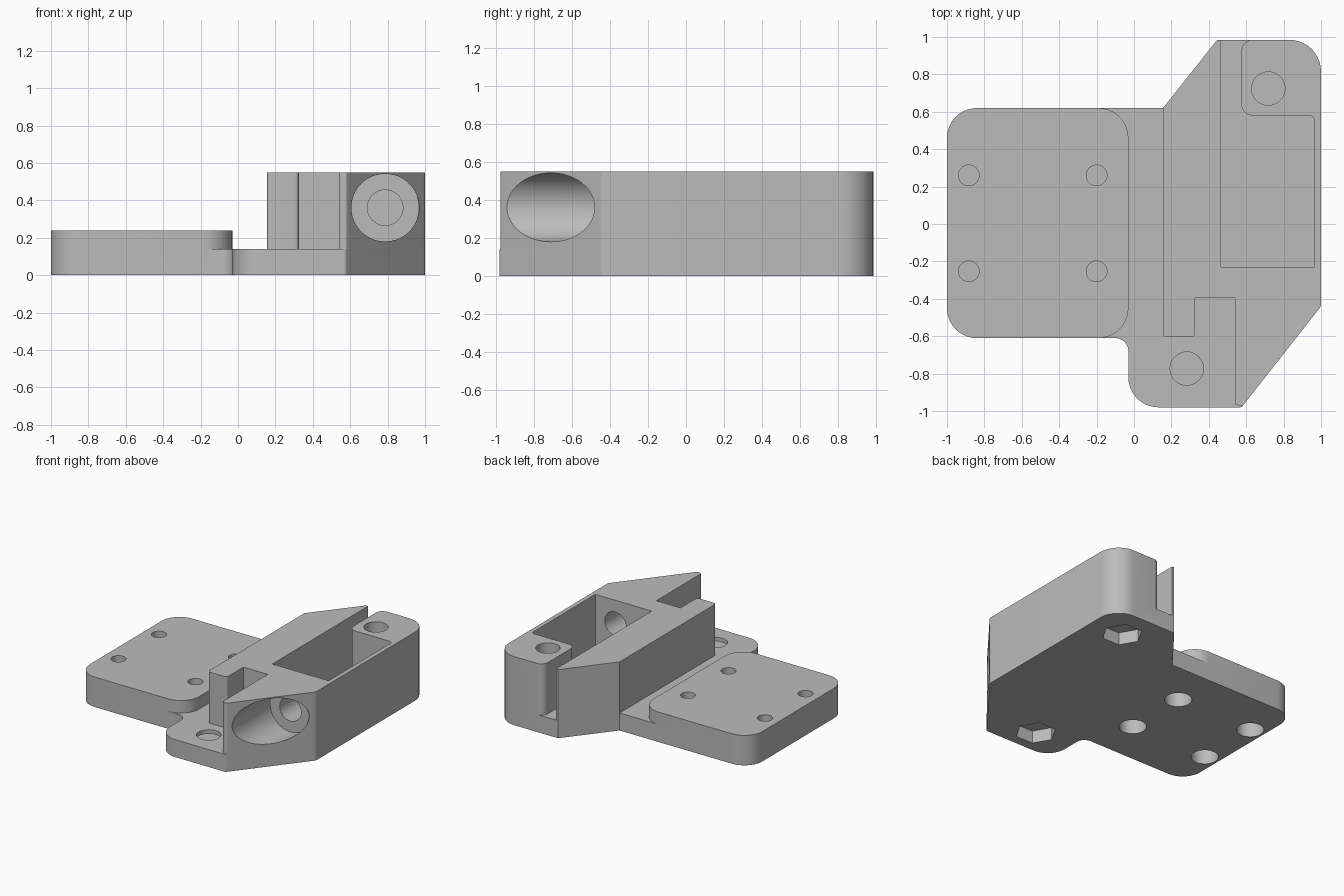
import bpy, bmesh, math
from mathutils import Vector, Matrix

old = bpy.data.objects.get("Cube")
if old:
    bpy.data.objects.remove(old, do_unlink=True)

grey = bpy.data.materials.new("plain grey")
grey.use_nodes = True
grey.diffuse_color = (0.5, 0.5, 0.5, 1)
grey.node_tree.nodes["Principled BSDF"].inputs["Base Color"].default_value = (0.5, 0.5, 0.5, 1)


def finish(name, bm):
    bmesh.ops.recalc_face_normals(bm, faces=bm.faces)
    mesh = bpy.data.meshes.new(name)
    bm.to_mesh(mesh)
    bm.free()
    mesh.materials.append(grey)
    obj = bpy.data.objects.new(name, mesh)
    bpy.context.collection.objects.link(obj)
    return obj


def rounded(corners, steps=10):
    """Outline from (x, y, radius) corners, each rounded by its radius."""
    out = []
    for i, (x, y, r) in enumerate(corners):
        p = Vector((x, y))
        if r == 0:
            out.append(p)
            continue
        a = (Vector(corners[i - 1][:2]) - p).normalized()
        b = (Vector(corners[(i + 1) % len(corners)][:2]) - p).normalized()
        half = a.angle(b) / 2
        centre = p + (a + b).normalized() * (r / math.sin(half))
        start = p + a * (r / math.tan(half)) - centre
        end = p + b * (r / math.tan(half)) - centre
        turn = math.atan2(start.x * end.y - start.y * end.x, start.dot(end))
        for k in range(steps + 1):
            out.append(centre + Matrix.Rotation(turn * k / steps, 2) @ start)
    return out


def slab(name, corners, z0, z1):
    bm = bmesh.new()
    face = bm.faces.new([bm.verts.new((p.x, p.y, z0)) for p in rounded(corners)])
    top = bmesh.ops.extrude_face_region(bm, geom=[face])["geom"]
    bmesh.ops.translate(bm, vec=(0, 0, z1 - z0),
                        verts=[v for v in top if isinstance(v, bmesh.types.BMVert)])
    return finish(name, bm)


def rod(start, end, radius, sides=40):
    """Cutter between two points; six sides make a nut pocket."""
    start, end = Vector(start), Vector(end)
    bm = bmesh.new()
    bmesh.ops.create_cone(bm, cap_ends=True, segments=sides, radius1=radius,
                          radius2=radius, depth=(end - start).length)
    if sides == 6:
        # turn a corner of the nut pocket to +x
        lead = max(bm.verts, key=lambda v: v.co.x).co
        bmesh.ops.rotate(bm, verts=bm.verts, matrix=Matrix.Rotation(-math.atan2(lead.y, lead.x), 3, 'Z'))
    turn = Vector((0, 0, 1)).rotation_difference(end - start).to_matrix().to_4x4()
    bmesh.ops.transform(bm, verts=bm.verts, matrix=Matrix.Translation((start + end) / 2) @ turn)
    cutter = finish("cutter", bm)
    cutter.hide_render = True
    return cutter


def combine(target, other, operation):
    mod = target.modifiers.new("combine", 'BOOLEAN')
    mod.operation, mod.solver, mod.object = operation, 'EXACT', other
    bpy.context.view_layer.objects.active = target
    bpy.ops.object.modifier_apply(modifier=mod.name)
    bpy.data.objects.remove(other, do_unlink=True)


BASE, PAD, TOP = 0.14, 0.24, 0.55

# Base plate covering the whole footprint
body = slab("mount_body", [
    (-1, 0.62, 0.16), (0.155, 0.62, 0), (0.445, 0.985, 0), (1, 0.985, 0.17),
    (1, -0.44, 0.04), (0.575, -0.98, 0.02), (-0.03, -0.98, 0.16),
    (-0.03, -0.61, 0.07), (-1, -0.61, 0.16)], 0, BASE)

# Raised mounting pad
pad = slab("mounting_pad", [
    (-1, 0.62, 0.16), (-0.03, 0.62, 0.16), (-0.03, -0.61, 0.16), (-1, -0.61, 0.16)], 0, PAD)

# Tall housing with its pocket, back slot, corner boss and front notch
housing = slab("housing", [
    (0.155, 0.62, 0), (0.445, 0.985, 0), (0.465, 0.985, 0), (0.465, -0.23, 0),
    (0.965, -0.23, 0), (0.965, 0.58, 0.03), (0.575, 0.58, 0.06), (0.575, 0.985, 0.06),
    (1, 0.985, 0.17), (1, -0.44, 0.04), (0.575, -0.98, 0.02), (0.54, -0.96, 0),
    (0.54, -0.395, 0), (0.325, -0.395, 0), (0.325, -0.605, 0.02), (0.155, -0.605, 0.02)],
    BASE, TOP)

combine(body, pad, 'UNION')
combine(body, housing, 'UNION')

# Stepped bore running from the slanted face into the pocket
bx, bz = 0.787, 0.361
combine(body, rod((bx, -1.2, bz), (bx, -0.46, bz), 0.181, 64), 'DIFFERENCE')
combine(body, rod((bx, -0.6, bz), (bx, -0.1, bz), 0.095), 'DIFFERENCE')

# Pad screw holes with wide recesses underneath and a thin web between
for x in (-0.883, -0.2):
    for y in (-0.253, 0.26):
        combine(body, rod((x, y, 0.17), (x, y, 0.4), 0.055), 'DIFFERENCE')
        combine(body, rod((x, y, -0.1), (x, y, 0.16), 0.1), 'DIFFERENCE')

# Bolt holes with hexagonal nut pockets underneath
for x, y in ((0.282, -0.773), (0.718, 0.724)):
    combine(body, rod((x, y, 0.11), (x, y, 0.7), 0.089), 'DIFFERENCE')
    combine(body, rod((x, y, -0.1), (x, y, 0.1), 0.15, 6), 'DIFFERENCE')

bpy.ops.object.select_all(action='DESELECT')
body.select_set(True)
bpy.context.view_layer.objects.active = body
bpy.ops.object.shade_smooth_by_angle(angle=math.radians(30))
